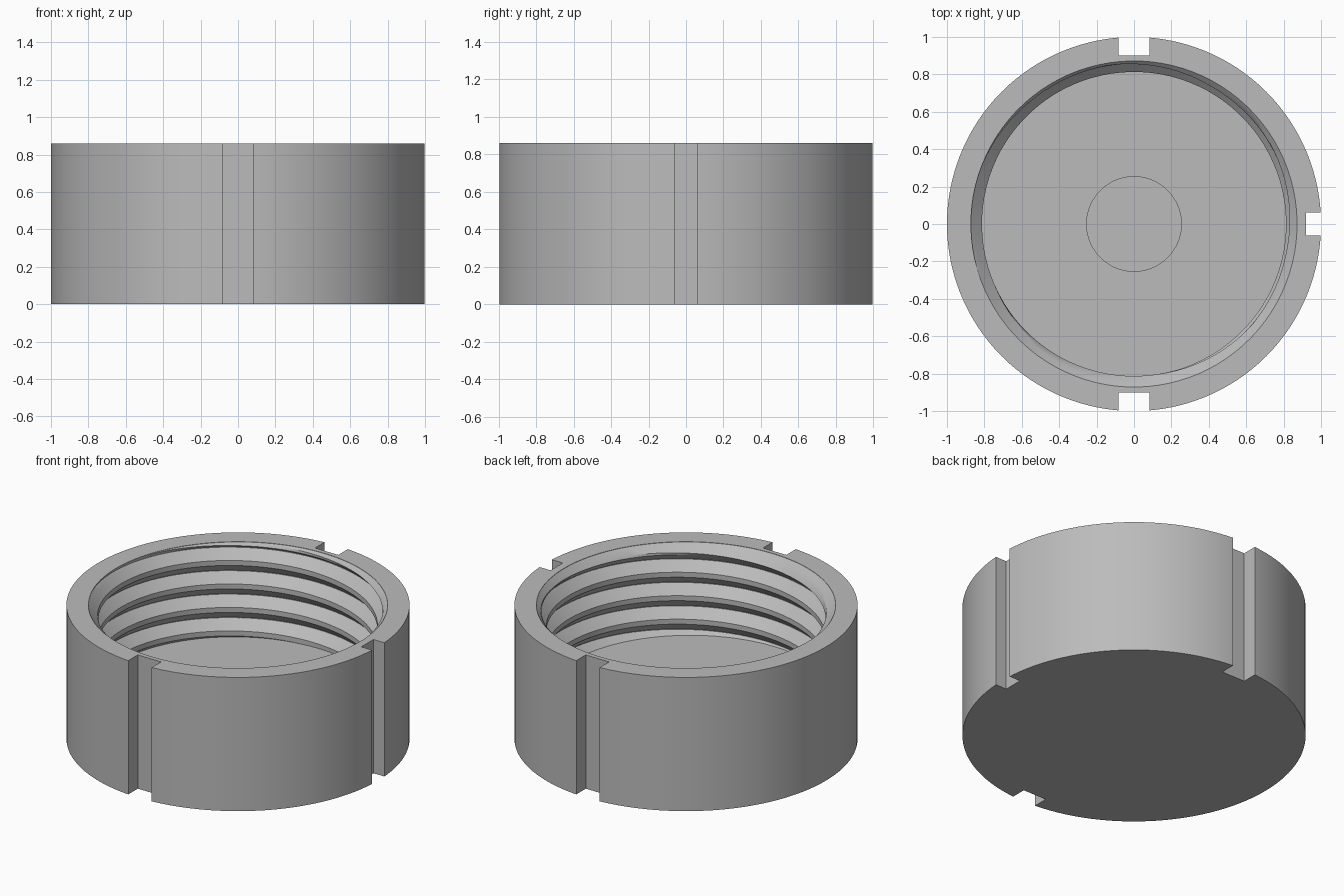
import bpy, bmesh, math

old = bpy.data.objects.get("Cube")
if old:
    bpy.data.objects.remove(old, do_unlink=True)

HEIGHT, BORE, CREST, FLOOR = 0.86, 0.872, 0.813, 0.27
PITCH = 0.151

grey = bpy.data.materials.new("plain_grey")
grey.use_nodes = True
grey.diffuse_color = (0.5, 0.5, 0.5, 1)
grey.node_tree.nodes["Principled BSDF"].inputs["Base Color"].default_value = (0.5, 0.5, 0.5, 1)


def make_object(name, bm):
    bmesh.ops.recalc_face_normals(bm, faces=bm.faces)
    mesh = bpy.data.meshes.new(name)
    bm.to_mesh(mesh)
    bm.free()
    mesh.materials.append(grey)
    obj = bpy.data.objects.new(name, mesh)
    bpy.context.collection.objects.link(obj)
    return obj


def smooth(obj):
    bpy.ops.object.select_all(action='DESELECT')
    obj.select_set(True)
    bpy.context.view_layer.objects.active = obj
    bpy.ops.object.shade_smooth_by_angle(angle=math.radians(25))


# Cap body: a revolved cup with a shallow round recess in its floor
profile = [(0, 0), (1, 0), (1, HEIGHT), (BORE, HEIGHT), (BORE, FLOOR),
           (0.253, FLOOR), (0.253, FLOOR - 0.02), (0, FLOOR - 0.02)]
bm = bmesh.new()
points = [bm.verts.new((r, 0, z)) for r, z in profile]
edges = [bm.edges.new(pair) for pair in zip(points, points[1:])]
bmesh.ops.spin(bm, geom=points + edges, cent=(0, 0, 0), axis=(0, 0, 1),
               angle=math.tau, steps=128, use_duplicate=False)
bmesh.ops.remove_doubles(bm, verts=bm.verts, dist=0.0001)
body = make_object("cap_body", bm)

# Grip notches: angle, half width, inner radius
bm = bmesh.new()
for angle, half, inner in ((0, 0.062, 0.92), (90, 0.083, 0.9), (270, 0.083, 0.9)):
    cube = bmesh.ops.create_cube(bm, size=1)["verts"]
    bmesh.ops.scale(bm, verts=cube, vec=(0.4, half * 2, 2))
    bmesh.ops.translate(bm, verts=cube, vec=(inner + 0.2, 0, 0.5))
    a = math.radians(angle)
    for v in cube:
        x, y = v.co.x, v.co.y
        v.co.x = x * math.cos(a) - y * math.sin(a)
        v.co.y = x * math.sin(a) + y * math.cos(a)
cutter = make_object("notch_cutter", bm)

cut = body.modifiers.new("notches", 'BOOLEAN')
cut.operation = 'DIFFERENCE'
cut.solver = 'EXACT'
cut.object = cutter
bpy.context.view_layer.objects.active = body
body.select_set(True)
bpy.ops.object.modifier_apply(modifier=cut.name)
bpy.data.objects.remove(cutter, do_unlink=True)
smooth(body)

# Screw thread: a trapezoid ridge swept up the bore, cut back by a lead-in chamfer
section = [(BORE + 0.01, -0.083)]
for i in range(5):
    t = i / 4
    section.append((BORE + (CREST - BORE) * t, -0.074 + 0.058 * t))
for i in range(5):
    t = i / 4
    section.append((CREST + (BORE - CREST) * t, 0.016 + 0.058 * t))
section.append((BORE + 0.01, 0.083))

STEPS, START = 96, 125
turns_down, turns_up = 4, 1.2
bm = bmesh.new()
rings = []
for s in range(int(-turns_down * STEPS), int(turns_up * STEPS) + 1):
    a = math.radians(START) + math.tau * s / STEPS
    centre = 0.75 + PITCH * s / STEPS
    ring = []
    for r, dz in section:
        z = min(centre + dz, HEIGHT - 0.002)
        z = max(z, 0.03)
        r = max(r, BORE + 0.002 - (HEIGHT - z))
        ring.append(bm.verts.new((r * math.cos(a), r * math.sin(a), z)))
    rings.append(ring)
for low, high in zip(rings, rings[1:]):
    for i in range(len(section) - 1):
        bm.faces.new((low[i], low[i + 1], high[i + 1], high[i]))
thread = make_object("screw_thread", bm)
# Make the ridge face the axis
mid = thread.data.polygons[len(section) // 2]
if mid.normal.x * mid.center.x + mid.normal.y * mid.center.y > 0:
    thread.data.flip_normals()
smooth(thread)
